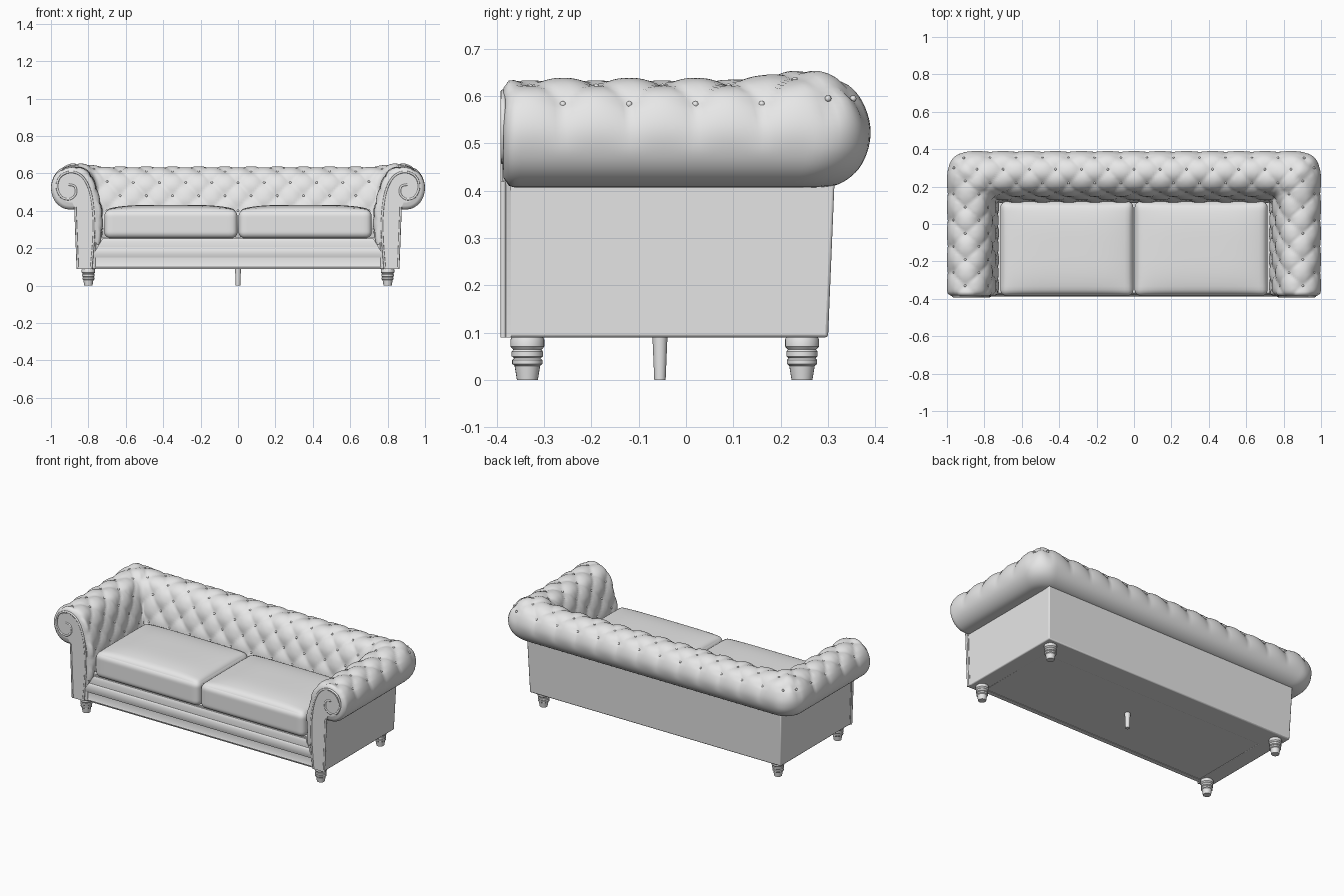
import bpy, bmesh, math
from mathutils import Vector, Matrix

if "Cube" in bpy.data.objects:
    bpy.data.objects.remove(bpy.data.objects["Cube"])

mat = bpy.data.materials.new("grey upholstery")
mat.diffuse_color = (0.8, 0.8, 0.8, 1)
mat.use_nodes = True
mat.node_tree.nodes["Principled BSDF"].inputs["Base Color"].default_value = mat.diffuse_color

XI, YI, FRONT = 0.72, 0.11, -0.385      # inner faces of arms / back, front plane
STEP, ROW, PUFF = 0.14, 0.075, 0.018    # tuft spacing, row spacing, puff height


def finish(bm, name, angle=35):
    bmesh.ops.recalc_face_normals(bm, faces=bm.faces)
    me = bpy.data.meshes.new(name)
    bm.to_mesh(me)
    bm.free()
    me.shade_smooth()
    me.set_sharp_from_angle(angle=math.radians(angle))
    me.materials.append(mat)
    ob = bpy.data.objects.new(name, me)
    bpy.context.collection.objects.link(ob)
    return ob


def catmull(pts, n):
    out = []
    p = [Vector(q) for q in [pts[0]] + list(pts) + [pts[-1]]]
    for i in range(1, len(p) - 2):
        a, b, c, d = p[i - 1:i + 3]
        for k in range(n):
            t = k / n
            out.append(0.5 * (2 * b + (c - a) * t + (2 * a - 5 * b + 4 * c - d) * t * t
                              + (3 * b - a - 3 * c + d) * t ** 3))
    return out + [p[-1]]


def prism(name, pts, axis, lo, hi, bevel=0.0):
    """Extrude a 2D outline along an axis (x, y or z)."""
    def place(p, h):
        return {"x": (h, p[0], p[1]), "y": (p[0], h, p[1]), "z": (p[0], p[1], h)}[axis]
    bm = bmesh.new()
    a = [bm.verts.new(place(p, lo)) for p in pts]
    b = [bm.verts.new(place(p, hi)) for p in pts]
    bm.faces.new(a)
    bm.faces.new(b[::-1])
    for i in range(len(pts)):
        j = (i + 1) % len(pts)
        bm.faces.new((a[i], a[j], b[j], b[i]))
    ob = finish(bm, name)
    if bevel:
        m = ob.modifiers.new("bevel", 'BEVEL')
        m.width, m.segments = bevel, 2
    return ob


def lathe(name, prof, x, y, n=24):
    bm = bmesh.new()
    rings = [[bm.verts.new((x + r * math.cos(2 * math.pi * i / n),
                            y + r * math.sin(2 * math.pi * i / n), z)) for i in range(n)]
             for r, z in prof]
    for a, b in zip(rings, rings[1:]):
        for i in range(n):
            j = (i + 1) % n
            bm.faces.new((a[i], a[j], b[j], b[i]))
    bm.faces.new(rings[0])
    bm.faces.new(rings[-1])
    finish(bm, name)


# Rolled cross-section (outward distance, height), from seat over the top to the underside
ctrl = [(.03, .22), (.02, .32), (.022, .40), (.04, .48), (.062, .55), (.095, .598), (.145, .62),
        (.2, .614), (.243, .582), (.262, .525), (.246, .465), (.205, .43), (.15, .425), (.13, .43)]
SUB = 6
prof = catmull(ctrl, SUB)
arc = [0.0]
for a, b in zip(prof, prof[1:]):
    arc.append(arc[-1] + (b - a).length)
s0 = arc[8 * SUB]                       # outermost button row
norm = []
for i in range(len(prof)):
    t = (prof[min(i + 1, len(prof) - 1)] - prof[max(i - 1, 0)]).normalized()
    norm.append(Vector((-t.y, t.x)))


def surface(x, y, z, cx, cy, n, v):
    """Push a point on the plain roll out into the diamond tufting."""
    u = min((y + 0.26) / STEP, (abs(x) - 0.35) / STEP)
    if v >= 0:
        a = abs(math.sin(math.pi * (u + v / 2)))
        b = abs(math.sin(math.pi * (u - v / 2)))
        h = 0.65 * math.sqrt(a * b) + 0.35 * max(a, b)
    else:
        t = min(1, -v / 1.3)
        h = abs(math.sin(math.pi * u)) ** 0.7 * (1 - t) + t
    e = min(1, max(0, (y - FRONT) / 0.025))
    off = PUFF * h - 0.02 * (1 - math.sqrt(1 - (1 - e) ** 2))
    m = (abs(x) - XI) - (y - YI)
    lift = 0.02 * math.exp(-(m / 0.1) ** 2) * max(0, min(1, (z - 0.5) / 0.1))
    return Vector((x + cx * n.x * off, y + cy * n.x * off, z + n.y * off + lift))


# Tufted arms and back: one sweep round a U
NA, NC, NB = 54, 10, 70
bm = bmesh.new()
grid = []
for j, (d, z) in enumerate(prof):
    r = 0.015 + 0.09 * d / 0.28
    X, Y = XI + d, YI + d
    half = []
    for i in range(NA):
        half.append((X, FRONT + (Y - r - FRONT) * i / NA, 1, 0))
    for i in range(NC):
        a = math.pi / 2 * i / NC
        c, s = math.cos(a), math.sin(a)
        half.append((X - r + r * c, Y - r + r * s, c, s))
    for i in range(NB):
        half.append(((X - r) * (1 - i / NB), Y, 0, 1))
    path = half + [(0, Y, 0, 1)] + [(-x, y, -cx, cy) for x, y, cx, cy in half[::-1]]
    v = (s0 - arc[j]) / ROW
    grid.append([bm.verts.new(surface(x, y, z, cx, cy, norm[j], v)) for x, y, cx, cy in path])
for a, b in zip(grid, grid[1:]):
    for i in range(len(a) - 1):
        bm.faces.new((a[i], a[i + 1], b[i + 1], b[i]))
for k in (0, -1):
    bm.faces.new([row[k] for row in grid])
finish(bm, "tufted_arms_and_back", 70)

# Buttons at the diamond corners
bm = bmesh.new()
for row in range(7):
    j = min(range(len(arc)), key=lambda k: abs(arc[k] - (s0 - row * ROW)))
    (d, z), n = prof[j], norm[j]
    spots = []
    for k in range(-3, 9):
        u = k + 0.5 * (row % 2)
        y, x = -0.26 + STEP * u, 0.35 + STEP * u
        if FRONT + 0.03 < y < YI + d - 0.02:
            spots.append((XI + d, y, 1, 0))
        if -0.001 < x < XI + d - 0.02:
            spots.append((x, YI + d, 0, 1))
    for x, y, cx, cy in spots:
        for s in (1, -1):
            p = surface(s * x, y, z, s * cx, cy, n, row)
            bmesh.ops.create_uvsphere(bm, u_segments=10, v_segments=6, radius=0.007,
                                      matrix=Matrix.Translation(p))
finish(bm, "buttons")

# Body shell: U-shaped walls, slightly narrower at the floor
walls = prism("body_walls", [(-.868, -.38), (-.76, -.38), (-.76, .15), (.76, .15), (.76, -.38),
                             (.868, -.38), (.868, .315), (-.868, .315)], "z", .09, .45, .006)
for v in walls.data.vertices:
    if v.co.z < 0.2:
        if v.co.y > 0.3:
            v.co.y = 0.30
        if abs(v.co.x) > 0.8:
            v.co.x *= 0.987
prism("seat_base", [(-.8, -.36), (.8, -.36), (.8, .25), (-.8, .25)], "z", .093, .26)

# Front rail with stepped moulding
prism("front_rail_lower", [(-.35, .09), (-.376, .09), (-.38, .10), (-.376, .108), (-.376, .15),
                           (-.35, .15)], "x", -.785, .785)
bm = bmesh.new()
rail = [(-.35, .15), (-.384, .15), (-.388, .165), (-.386, .195), (-.378, .205), (-.378, .235),
        (-.37, .252), (-.35, .252)]
ends = [[bm.verts.new((s * (.785 - max(0, z - .15) * .6), y, z)) for y, z in rail] for s in (1, -1)]
for i in range(len(rail)):
    j = (i + 1) % len(rail)
    bm.faces.new((ends[0][i], ends[0][j], ends[1][j], ends[1][i]))
for e in ends:
    bm.faces.new(e)
finish(bm, "front_rail_moulding")

# Arm front panels and scroll piping
roll = [prof[i] + norm[i] * -0.02 for i in range(2 * SUB, 12 * SUB, 2)]
panel = [(.785, .09)] + [(.765, .28)] + [(XI + p.x, p.y) for p in roll] + [(.87, .41), (.857, .09)]
scroll = [(.785, .09), (.772, .25), (.772, .38), (.79, .5), (.83, .58), (.89, .608), (.948, .585),
          (.968, .53), (.945, .475), (.9, .462), (.868, .49), (.872, .53), (.905, .54)]
for s, side in ((1, "right"), (-1, "left")):
    prism(side + "_arm_front_panel", [(s * x, z) for x, z in panel], "y", -.388, -.37)
    cu = bpy.data.curves.new(side + "_arm_piping", 'CURVE')
    cu.dimensions = '3D'
    cu.bevel_depth, cu.bevel_resolution, cu.use_fill_caps = .006, 2, True
    for line in (catmull(scroll, 6), [Vector((.857, .09)), Vector((.87, .42))]):
        sp = cu.splines.new('POLY')
        sp.points.add(len(line) - 1)
        for q, p in zip(sp.points, line):
            q.co = (s * p.x, -.386, p.y, 1)
    cu.materials.append(mat)
    bpy.context.collection.objects.link(bpy.data.objects.new(side + "_arm_piping", cu))

# Seat cushions: rounded boxes with a crowned top
for s, side in ((1, "right"), (-1, "left")):
    bm = bmesh.new()
    bmesh.ops.create_cube(bm, size=2)
    bmesh.ops.subdivide_edges(bm, edges=bm.edges[:], cuts=23, use_grid_fill=True)
    half, r = Vector((.356, .253, .077)), .035
    for v in bm.verts:
        p = Vector([math.sin(math.pi / 2 * c) for c in v.co])
        full = Vector([p[i] * half[i] for i in range(3)])
        core = Vector([max(-half[i] + r, min(half[i] - r, full[i])) for i in range(3)])
        q = core + (full - core).normalized() * r
        if p.z > 0:
            q.z += .026 * p.z * (1 - p.x ** 4) * (1 - p.y ** 4)
        v.co = q + Vector((s * .359, -.132, .329))
    finish(bm, side + "_seat_cushion", 60)

# Turned legs and plain centre support
turned = [(.022, 0), (.027, .03), (.032, .034), (.032, .042), (.028, .046), (.033, .05),
          (.033, .06), (.03, .064), (.036, .071), (.036, .085), (.031, .095)]
for y, end in ((-.335, "front"), (.245, "back")):
    for x, side in ((.8, "right"), (-.8, "left")):
        lathe(f"{end}_{side}_leg", turned, x, y)
lathe("centre_support_leg", [(.012, 0), (.016, .095)], 0, -.055)
